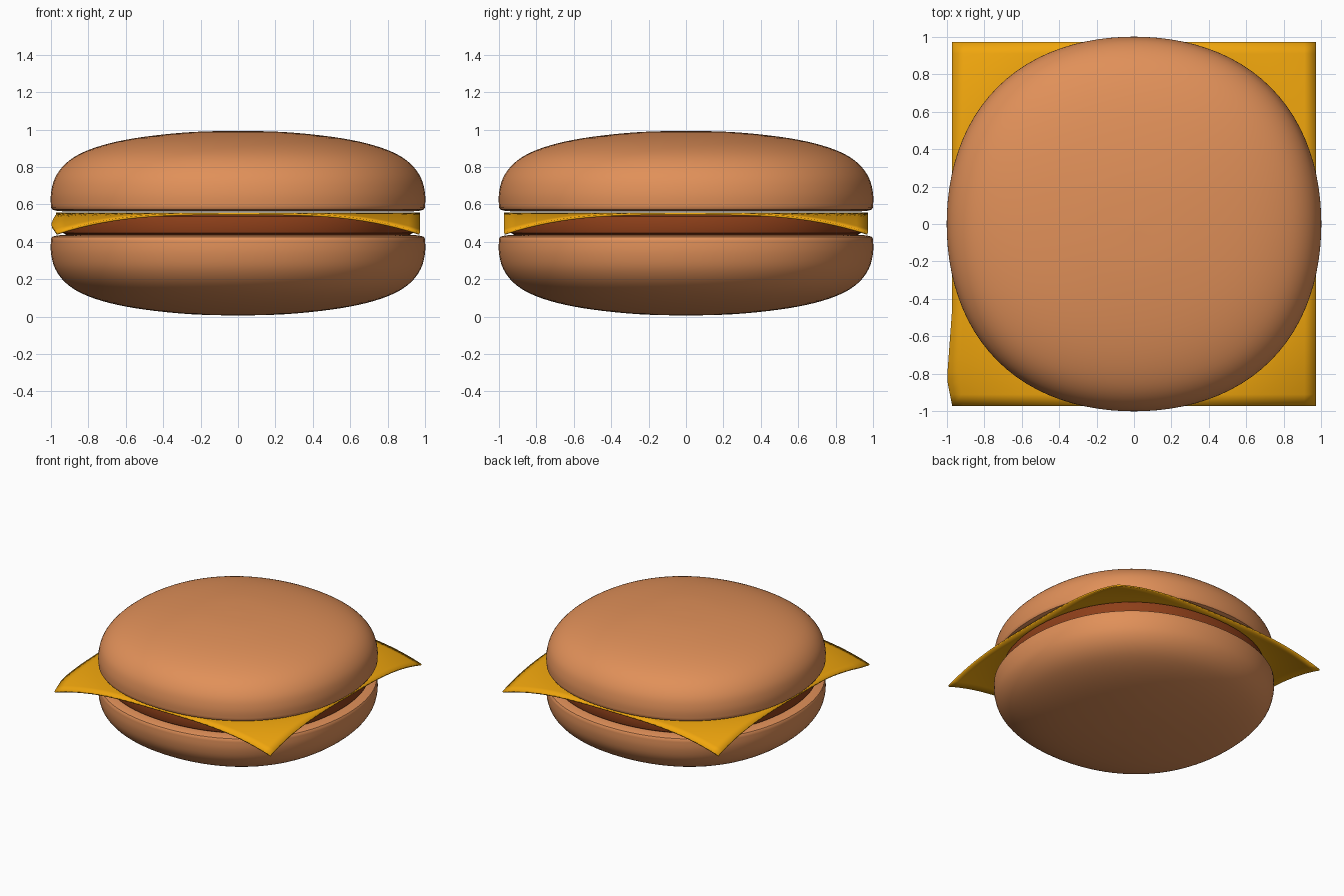
import bpy, bmesh, math
from mathutils import Vector

if "Cube" in bpy.data.objects:
    bpy.data.objects.remove(bpy.data.objects["Cube"])


def material(name, rgb):
    m = bpy.data.materials.new(name)
    m.diffuse_color = (*rgb, 1)
    m.use_nodes = True
    m.node_tree.nodes["Principled BSDF"].inputs["Base Color"].default_value = m.diffuse_color
    return m


def finish(name, bm, mat):
    bmesh.ops.recalc_face_normals(bm, faces=bm.faces[:])
    mesh = bpy.data.meshes.new(name)
    bm.to_mesh(mesh)
    bm.free()
    ob = bpy.data.objects.new(name, mesh)
    bpy.context.collection.objects.link(ob)
    mesh.materials.append(mat)
    bpy.ops.object.select_all(action='DESELECT')
    ob.select_set(True)
    bpy.context.view_layer.objects.active = ob
    bpy.ops.object.shade_smooth_by_angle(angle=math.radians(40))
    return ob


def smooth_profile(pts, steps=4):
    # Catmull-Rom through the profile points
    out = []
    p = [Vector(q) for q in pts]
    p = [p[0]] + p + [p[-1]]
    for a, b, c, d in zip(p, p[1:], p[2:], p[3:]):
        for i in range(steps):
            t = i / steps
            out.append(0.5 * (2*b + (c-a)*t + (2*a-5*b+4*c-d)*t*t + (3*b-a-3*c+d)*t**3))
    return out + [p[-1]]


def rounded_disc(name, profile, mat, n=96):
    # Revolve a profile around a slightly squared circle
    bm = bmesh.new()
    rings = []
    for r, z in profile:
        if r < 1e-4:
            rings.append([bm.verts.new((0, 0, z))] * n)
            continue
        ring = []
        for i in range(n):
            a = math.tau * i / n
            k = r * (1 + 0.032 * math.sin(2 * a) ** 2)
            ring.append(bm.verts.new((k * math.cos(a), k * math.sin(a), z)))
        rings.append(ring)
    for lo, hi in zip(rings, rings[1:]):
        for i in range(n):
            j = (i + 1) % n
            bm.faces.new(dict.fromkeys((lo[i], lo[j], hi[j], hi[i])))
    return finish(name, bm, mat)


bun = material("bun", (0.75, 0.28, 0.10))
meat = material("meat", (0.27, 0.05, 0.01))
cheese = material("cheese", (0.87, 0.38, 0.004))

# Buns: one profile, mirrored about z = 0.5
dome = smooth_profile([(1, 0.585), (1, 0.66), (0.977, 0.745), (0.92, 0.82), (0.83, 0.878),
                       (0.69, 0.926), (0.5, 0.962), (0.25, 0.987), (0, 0.994)])
half = [(0, 0.562), (0.92, 0.562), (0.97, 0.566), (0.993, 0.573)] + [tuple(v) for v in dome]
rounded_disc("top_bun", half, bun)
rounded_disc("bottom_bun", [(r, 1 - z) for r, z in half], bun)

# Patty
rounded_disc("patty", [(0, 0.438), (0.92, 0.438), (0.935, 0.448), (0.94, 0.47), (0.94, 0.515),
                       (0.935, 0.535), (0.92, 0.543), (0, 0.543)], meat)

# Cheese slice: square sheet with drooping corners, one of them bulging outward
bm = bmesh.new()
bmesh.ops.create_grid(bm, x_segments=32, y_segments=32, size=0.972)
for v in bm.verts:
    x, y = v.co.x, v.co.y
    t = max(0, (math.hypot(x, y) - 0.96) / 0.415)
    v.co.z = 0.556 - 0.107 * t ** 1.8
    if x < -0.7 and -0.972 < y < -0.45:
        s = (-0.45 - y) / 0.38 if y > -0.83 else (y + 0.972) / 0.142
        v.co.x -= 0.028 * s * (-x - 0.7) / 0.272
slice_ob = finish("cheese_slice", bm, cheese)
sol = slice_ob.modifiers.new("thickness", 'SOLIDIFY')
sol.thickness = 0.012
sol.offset = -1
